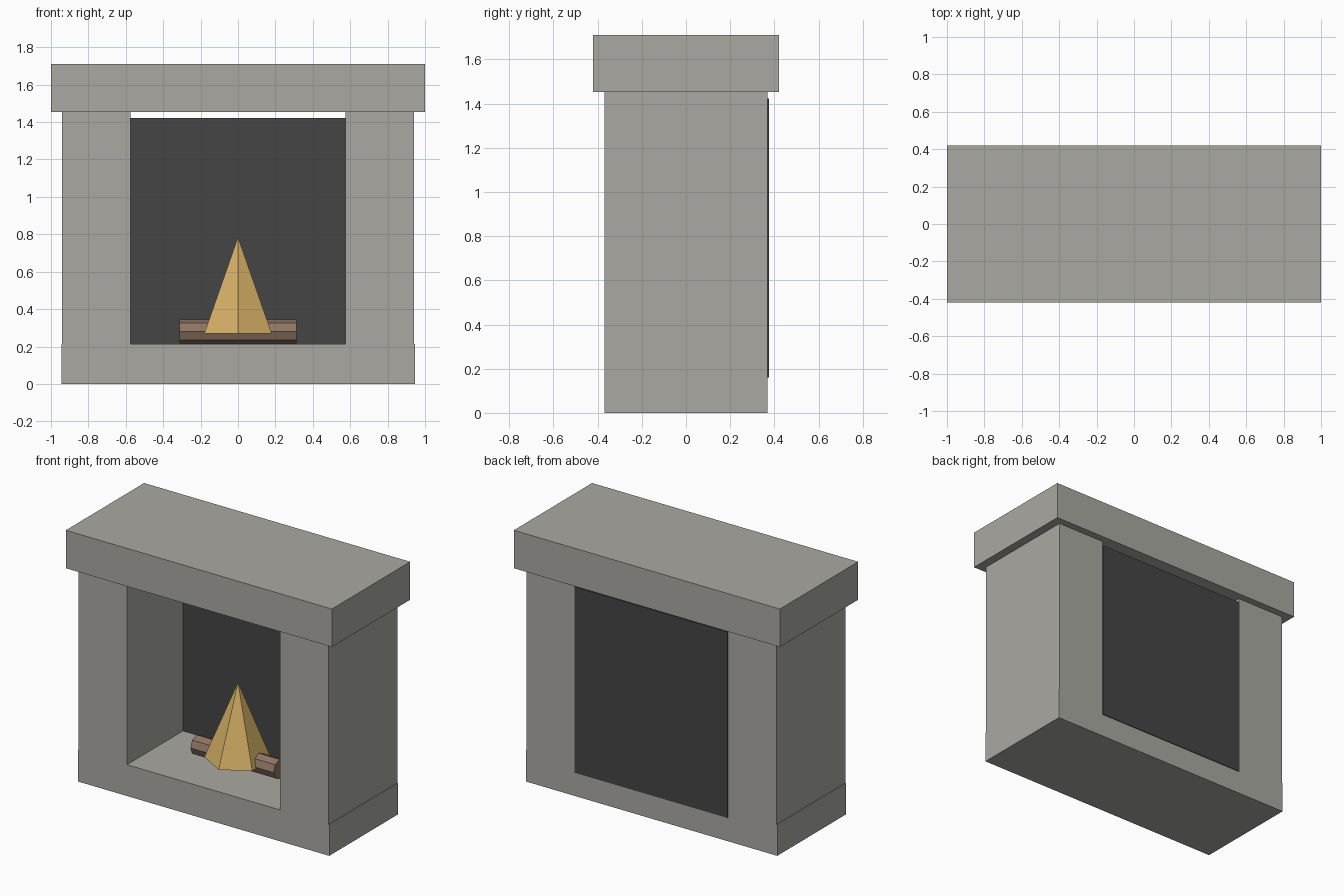
import bpy
import math

cube = bpy.data.objects.get("Cube")
if cube:
    bpy.data.objects.remove(cube, do_unlink=True)


def material(name, r, g, b):
    m = bpy.data.materials.new(name)
    m.use_nodes = True
    m.diffuse_color = (r, g, b, 1)
    m.node_tree.nodes["Principled BSDF"].inputs["Base Color"].default_value = (r, g, b, 1)
    return m


stone = material("grey stone", 0.40, 0.395, 0.36)
soot = material("dark soot", 0.06, 0.06, 0.06)
bark = material("brown bark", 0.27, 0.18, 0.125)
fire = material("golden flame", 0.66, 0.43, 0.13)


def finish(name, mat):
    obj = bpy.context.object
    obj.name = name
    obj.data.materials.append(mat)
    return obj


def box(name, mat, x, y, z):
    """Box from (low, high) ranges along each axis."""
    spans = (x, y, z)
    bpy.ops.mesh.primitive_cube_add(size=1, location=[(a + b) / 2 for a, b in spans])
    obj = finish(name, mat)
    obj.scale = [b - a for a, b in spans]
    bpy.ops.object.transform_apply(location=False, rotation=False, scale=True)
    return obj


# Stone surround
box("hearth_base", stone, (-0.945, 0.945), (-0.37, 0.37), (0, 0.213))
box("mantel", stone, (-1, 1), (-0.42, 0.42), (1.453, 1.711))
for side, s in (("left", 1), ("right", -1)):
    box(side + "_pillar", stone, sorted((s * 0.575, s * 0.94)), (-0.37, 0.37), (0.213, 1.453))

# Fireback, slightly proud of the rear and short of the mantel
box("fireback", soot, (-0.575, 0.575), (0.23, 0.375), (0.16, 1.423))

# Eight-sided log lying across the hearth
bpy.ops.mesh.primitive_cylinder_add(vertices=8, radius=0.065, depth=0.625,
                                    location=(0, 0, 0.28), rotation=(0, math.pi / 2, 0))
finish("log", bark)

# Six-sided flame with a corner to the front
bpy.ops.mesh.primitive_cone_add(vertices=6, radius1=0.208, radius2=0, depth=0.515,
                                location=(0, 0, 0.5275))
finish("flame", fire)
